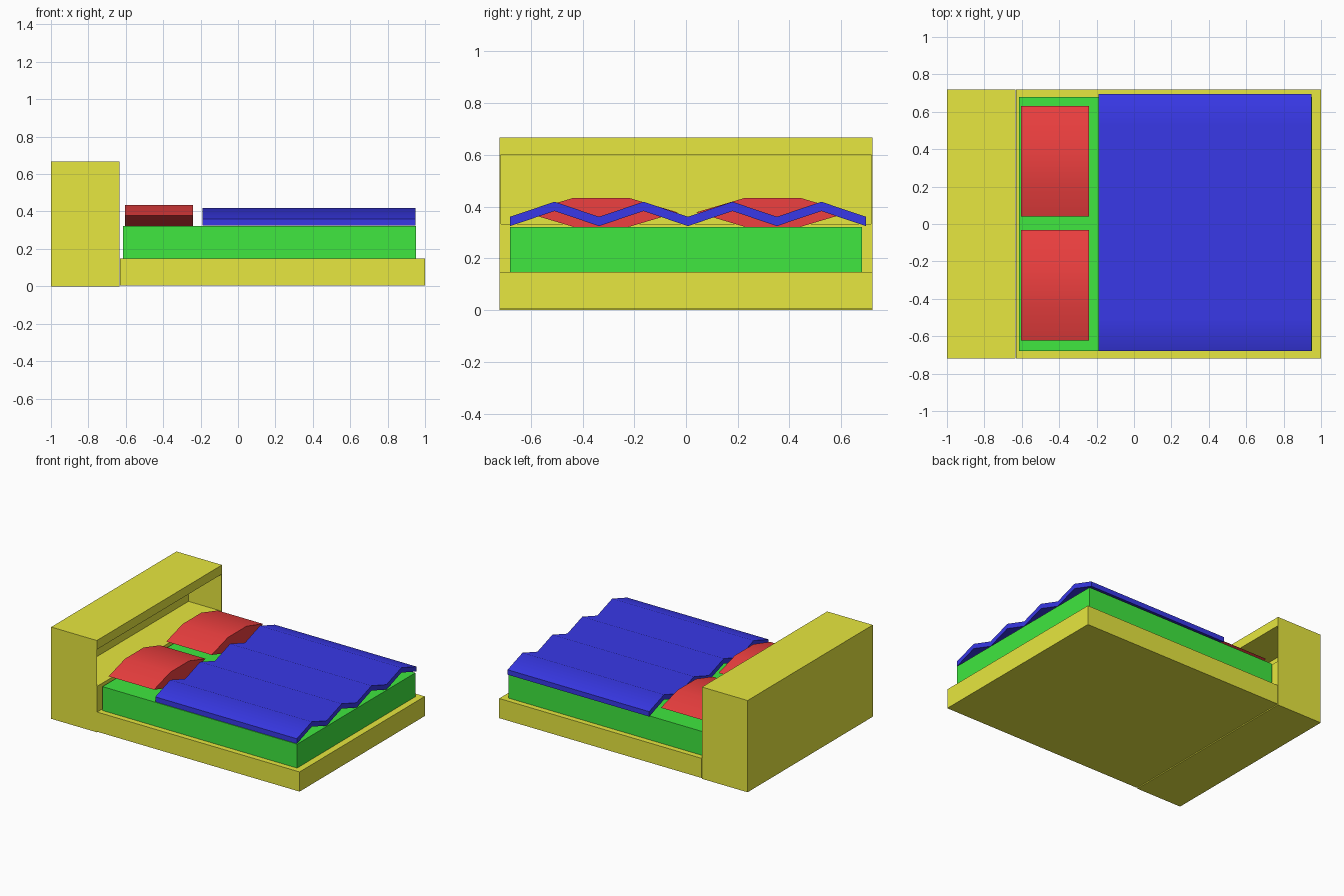
import bpy, bmesh
from math import radians

if "Cube" in bpy.data.objects:
    bpy.data.objects.remove(bpy.data.objects["Cube"])


def material(name, rgb):
    m = bpy.data.materials.new(name)
    m.diffuse_color = (*rgb, 1)
    m.use_nodes = True
    m.node_tree.nodes["Principled BSDF"].inputs["Base Color"].default_value = m.diffuse_color
    return m


YELLOW = material("yellow", (0.8, 0.8, 0.05))
GREEN = material("green", (0.05, 0.8, 0.05))
RED = material("red", (0.85, 0.05, 0.05))
BLUE = material("blue", (0.04, 0.04, 0.8))


def prism(name, profile, axis, lo, hi, mat, smooth=None):
    """Extrude a 2D profile along x (profile is y,z) or y (profile is x,z)."""
    bm = bmesh.new()
    place = (lambda a, b: (lo, a, b)) if axis == "x" else (lambda a, b: (a, lo, b))
    face = bm.faces.new([bm.verts.new(place(a, b)) for a, b in profile])
    ext = bmesh.ops.extrude_face_region(bm, geom=[face])
    verts = [v for v in ext["geom"] if isinstance(v, bmesh.types.BMVert)]
    shift = (hi - lo, 0, 0) if axis == "x" else (0, hi - lo, 0)
    bmesh.ops.translate(bm, verts=verts, vec=shift)
    bmesh.ops.recalc_face_normals(bm, faces=bm.faces)
    me = bpy.data.meshes.new(name)
    bm.to_mesh(me)
    bm.free()
    me.materials.append(mat)
    ob = bpy.data.objects.new(name, me)
    bpy.context.collection.objects.link(ob)
    if smooth:
        bpy.ops.object.select_all(action="DESELECT")
        ob.select_set(True)
        bpy.context.view_layer.objects.active = ob
        bpy.ops.object.shade_smooth_by_angle(angle=radians(smooth))
    return ob


def box(name, x0, x1, y0, y1, z0, z1, mat):
    return prism(name, [(x0, z0), (x1, z0), (x1, z1), (x0, z1)], "y", y0, y1, mat)


# Headboard with an open shelf niche, closed by thin end panels
W, T = 0.72, 0.004
prism("headboard", [(-1, 0), (-0.633, 0), (-0.633, 0.333), (-0.90, 0.333),
                    (-0.90, 0.602), (-0.633, 0.602), (-0.633, 0.668), (-1, 0.668)],
      "y", -W + T, W - T, YELLOW)
box("headboard_end_front", -1, -0.633, -W, -W + T, 0, 0.668, YELLOW)
box("headboard_end_back", -1, -0.633, W - T, W, 0, 0.668, YELLOW)

# Bed base and mattress
box("bed_base", -0.63, 1, -W, W, 0.005, 0.148, YELLOW)
box("mattress", -0.615, 0.952, -0.68, 0.68, 0.148, 0.322, GREEN)

# Pillows with a flattened six-sided section
for name, cy in (("pillow_front", -0.328), ("pillow_back", 0.335)):
    section = [(-0.296, 0), (-0.107, -0.056), (0.107, -0.056),
               (0.296, 0), (0.107, 0.056), (-0.107, 0.056)]
    prism(name, [(cy + y, 0.378 + z) for y, z in section], "x", -0.605, -0.24, RED, 30)

# Blanket with zigzag folds
y0, step, thick = -0.68, 0.1719, 0.036
top = [(y0 + i * step, 0.419 if i % 2 else 0.361) for i in range(9)]
under = [(y, z - thick) for y, z in reversed(top)]
prism("blanket", top + under, "x", -0.19, 0.95, BLUE, 45)
